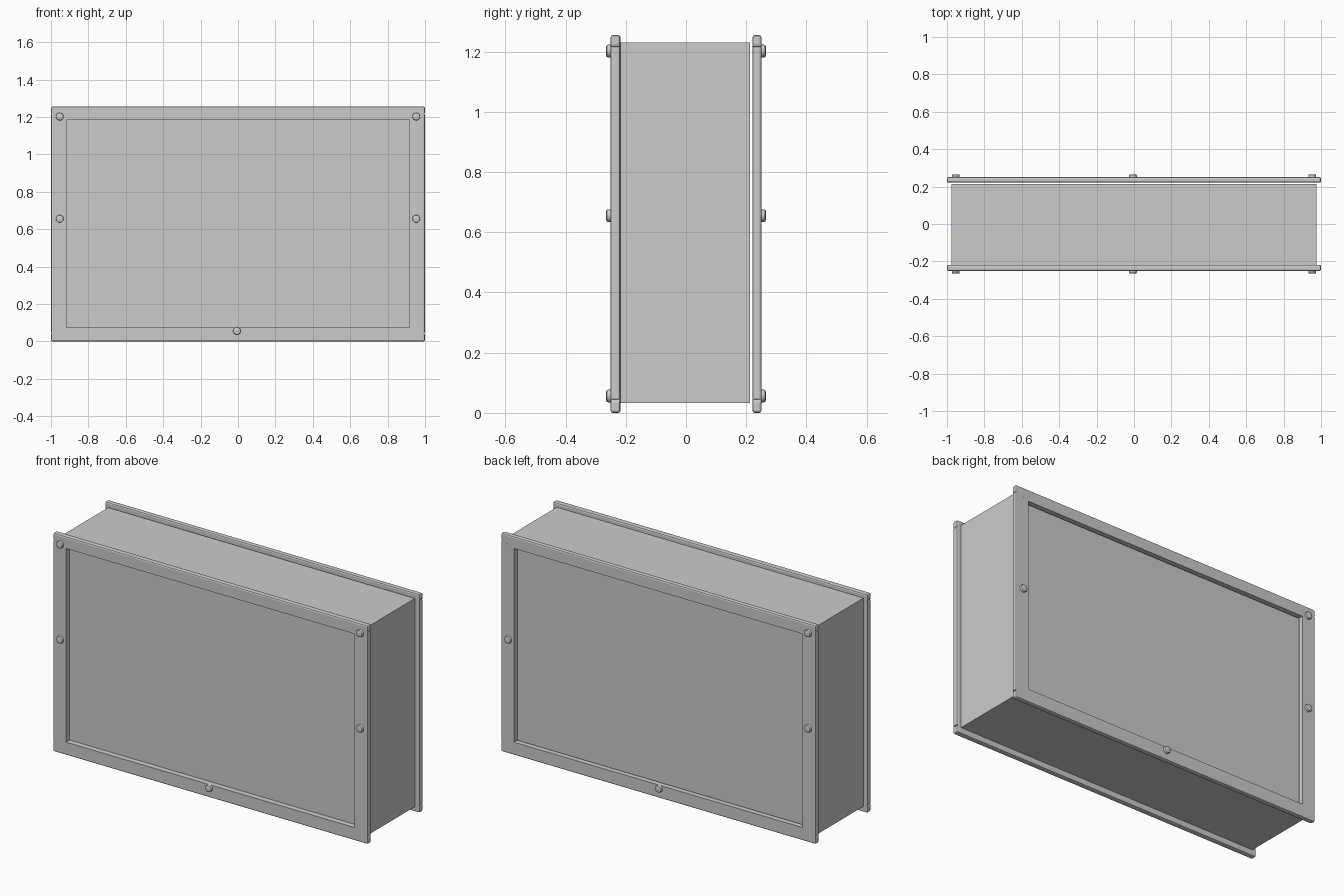
import bpy, bmesh, math
from mathutils import Matrix

if "Cube" in bpy.data.objects:
    bpy.data.objects.remove(bpy.data.objects["Cube"])

TOP = 1.255


def finish(bm, name):
    bmesh.ops.recalc_face_normals(bm, faces=bm.faces[:])
    me = bpy.data.meshes.new(name)
    bm.to_mesh(me)
    bm.free()
    ob = bpy.data.objects.new(name, me)
    bpy.context.collection.objects.link(ob)
    return ob


def box(name, x0, x1, y0, y1, z0, z1):
    bm = bmesh.new()
    bmesh.ops.create_cube(bm, size=1)
    for v in bm.verts:
        v.co = (x1 if v.co.x > 0 else x0,
                y1 if v.co.y > 0 else y0,
                z1 if v.co.z > 0 else z0)
    return finish(bm, name)


def rail(name, pts, y0, y1):
    """Mitred rail: outline in x/z extruded along y, outer edges rounded."""
    bm = bmesh.new()
    face = bm.faces.new([bm.verts.new((x, y0, z)) for x, z in pts])
    ext = bmesh.ops.extrude_face_region(bm, geom=[face])
    for v in ext['geom']:
        if isinstance(v, bmesh.types.BMVert):
            v.co.y = y1

    def outer(v):
        return abs(v.co.x) > 0.999 or v.co.z < 0.001 or v.co.z > TOP - 0.001
    edges = [e for e in bm.edges if all(outer(v) for v in e.verts)]
    bmesh.ops.bevel(bm, geom=edges, offset=0.008, segments=2, profile=0.5,
                    affect='EDGES', clamp_overlap=True)
    return finish(bm, name)


def bolt(name, x, z, side, tip=0.265):
    """Small round head with a chamfered rim, seated on a frame face."""
    bm = bmesh.new()
    base = 0.245
    bmesh.ops.create_cone(bm, cap_ends=True, segments=12, radius1=0.021,
                          radius2=0.021, depth=tip - base)
    rim = [e for e in bm.edges if all(v.co.z > 0 for v in e.verts)]
    bmesh.ops.bevel(bm, geom=rim, offset=0.006, segments=2, profile=0.5,
                    affect='EDGES')
    bmesh.ops.transform(
        bm, verts=bm.verts[:],
        matrix=Matrix.Translation((x, side * (tip + base) / 2, z))
        @ Matrix.Rotation(-side * math.pi / 2, 4, 'X'))
    return finish(bm, name)


# Cabinet body; its front and back faces are the recessed panels
box("cabinet_body", -0.975, 0.975, -0.218, 0.213, 0.033, 1.23)

# Front and back frames
XI, Z0, Z1 = 0.917, 0.075, 1.187      # opening
M0, M1 = 0.042, 1.218                 # mitre heights on the outer edge
outlines = {
    "bottom_rail": [(-1, 0), (1, 0), (1, M0), (XI, Z0), (-XI, Z0), (-1, M0)],
    "top_rail": [(-1, TOP), (-1, M1), (-XI, Z1), (XI, Z1), (1, M1), (1, TOP)],
    "right_stile": [(XI, Z0), (1, M0), (1, M1), (XI, Z1)],
    "left_stile": [(-XI, Z0), (-XI, Z1), (-1, M1), (-1, M0)],
}
for side, y0, y1 in (("front", -0.251, -0.218), ("back", 0.221, 0.251)):
    for part, pts in outlines.items():
        rail(f"{side}_{part}", pts, y0, y1)

# Bolts: the back frame has none in its top right (+x) corner
spots = [("top_left", -0.953, 1.202), ("top_right", 0.953, 1.202),
         ("mid_left", -0.953, 0.655), ("mid_right", 0.953, 0.655),
         ("bottom", -0.006, 0.056)]
for label, side in (("front", -1), ("back", 1)):
    for spot, x, z in spots:
        if side == 1 and spot == "top_right":
            continue
        ob = bolt(f"{label}_bolt_{spot}", x, z, side)
        bpy.ops.object.select_all(action='DESELECT')
        ob.select_set(True)
        bpy.context.view_layer.objects.active = ob
        bpy.ops.object.shade_smooth_by_angle(angle=math.radians(35))
